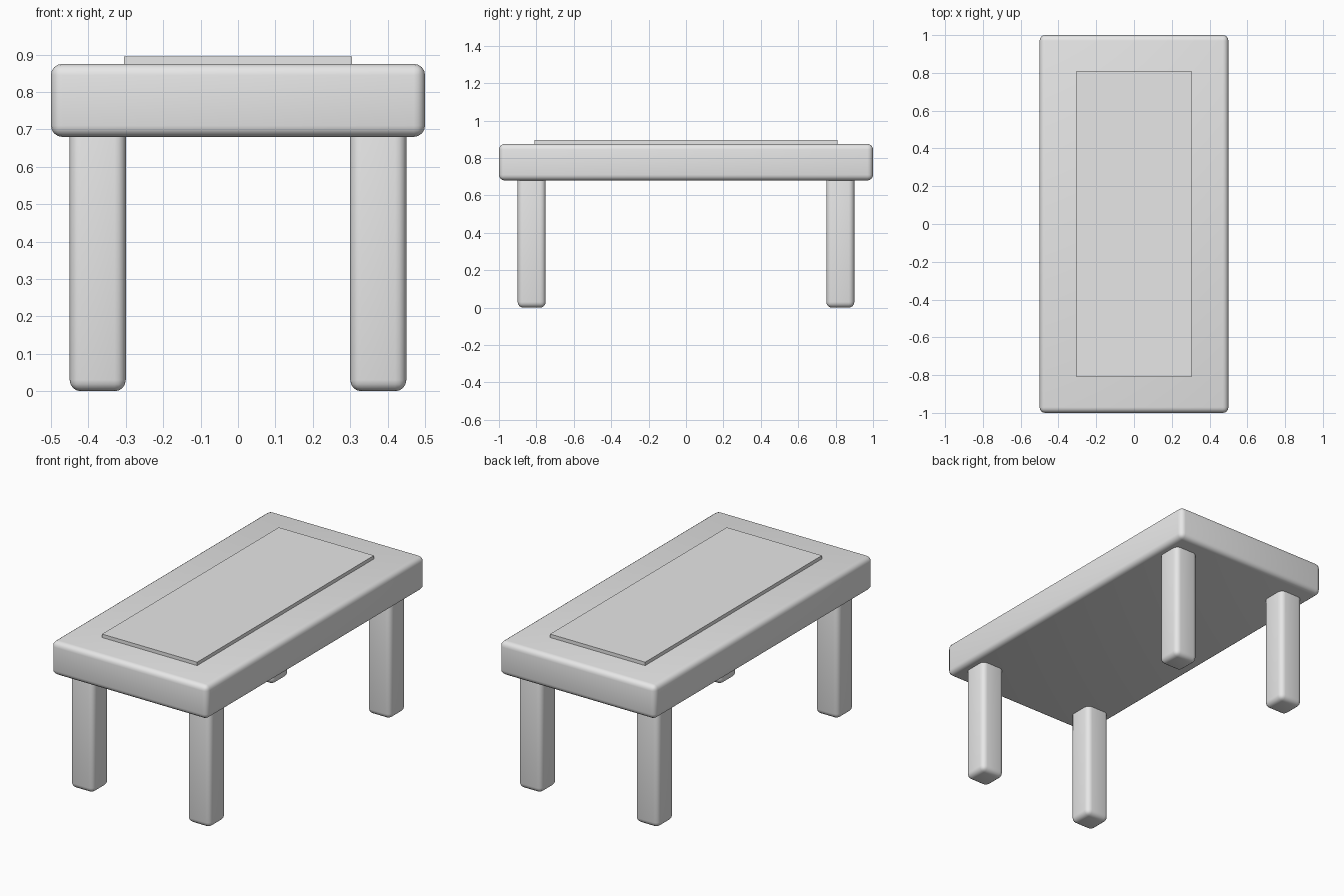
import bpy

if "Cube" in bpy.data.objects:
    bpy.data.objects.remove(bpy.data.objects["Cube"], do_unlink=True)

grey = bpy.data.materials.new("plain grey")
grey.use_nodes = True
colour = (0.8, 0.8, 0.8, 1)
grey.diffuse_color = colour
grey.node_tree.nodes["Principled BSDF"].inputs["Base Color"].default_value = colour


def box(name, low, high, radius=0):
    """Box between two corners, with optional rounded edges."""
    centre = [(a + b) / 2 for a, b in zip(low, high)]
    bpy.ops.mesh.primitive_cube_add(size=1, location=centre)
    obj = bpy.context.object
    obj.name = name
    obj.scale = [b - a for a, b in zip(low, high)]
    bpy.ops.object.transform_apply(location=False, rotation=False, scale=True)
    obj.data.materials.append(grey)
    if radius:
        bevel = obj.modifiers.new("rounded edges", "BEVEL")
        bevel.width = radius
        bevel.segments = 4
        bpy.ops.object.modifier_apply(modifier=bevel.name)
        bpy.ops.object.shade_smooth_by_angle()
    return obj


# Thick rounded slab and the thin raised panel on it
box("table_top", (-0.5, -1, 0.68), (0.5, 1, 0.875), 0.03)
box("raised_panel", (-0.305, -0.81, 0.86), (0.305, 0.81, 0.895))

# Four rounded legs, sunk into the slab
for end, sy in (("front", -1), ("back", 1)):
    for side, sx in (("left", 1), ("right", -1)):
        x, y = 0.375 * sx, 0.825 * sy
        box(f"{end}_{side}_leg", (x - 0.075, y - 0.075, 0),
            (x + 0.075, y + 0.075, 0.75), 0.03)
